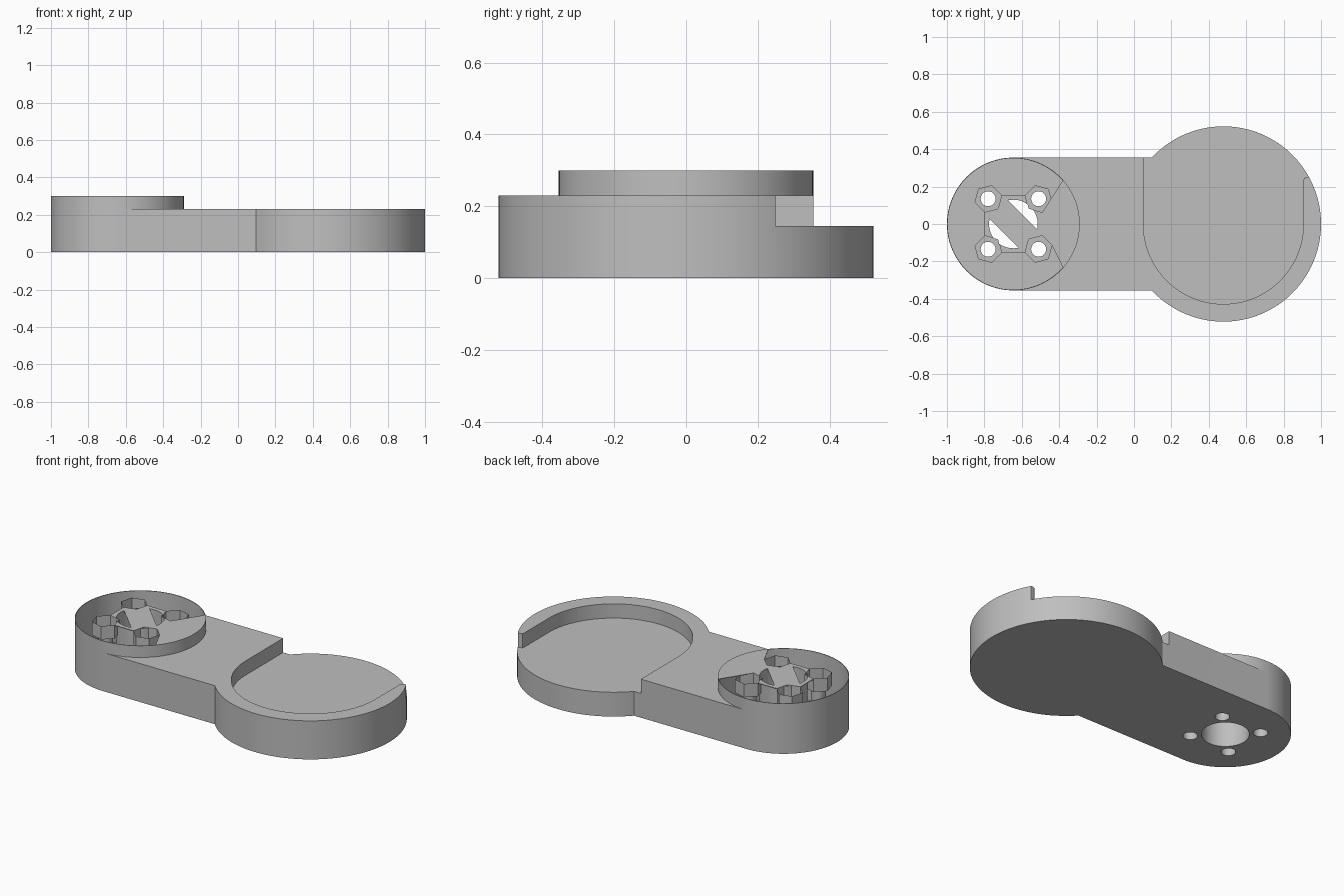
import bpy, bmesh
from math import cos, sin, pi, radians, asin, acos

if "Cube" in bpy.data.objects:
    bpy.data.objects.remove(bpy.data.objects["Cube"])

grey = bpy.data.materials.new("light grey")
grey.use_nodes = True
colour = (0.52, 0.52, 0.52, 1)
grey.diffuse_color = colour
grey.node_tree.nodes["Principled BSDF"].inputs["Base Color"].default_value = colour

MX, MR, TOP = -0.645, 0.355, 0.3      # motor end
DX, DR, DECK = 0.478, 0.522, 0.23     # round tray end
POST, HOLE, BORE = 0.135, 0.04, 0.13
SKIN = 0.004


def arc(cx, cy, r, a0, a1, n):
    return [(cx + r * cos(a0 + (a1 - a0) * i / n), cy + r * sin(a0 + (a1 - a0) * i / n))
            for i in range(n + 1)]


def circle(cx, cy, r, n=96):
    return arc(cx, cy, r, 0, 2 * pi, n)[:-1]


def finish(name, bm):
    bmesh.ops.recalc_face_normals(bm, faces=bm.faces)
    mesh = bpy.data.meshes.new(name)
    bm.to_mesh(mesh)
    bm.free()
    mesh.materials.append(grey)
    ob = bpy.data.objects.new(name, mesh)
    bpy.context.collection.objects.link(ob)
    return ob


def prism(name, pts, z0, z1):
    bm = bmesh.new()
    low = bm.faces.new([bm.verts.new((x, y, z0)) for x, y in pts])
    res = bmesh.ops.extrude_face_region(bm, geom=[low], use_keep_orig=True)
    moved = [v for v in res["geom"] if isinstance(v, bmesh.types.BMVert)]
    bmesh.ops.translate(bm, verts=moved, vec=(0, 0, z1 - z0))
    return finish(name, bm)


def loft(name, rings):
    """Open skin through rings of (points, z)."""
    bm = bmesh.new()
    rows = [[bm.verts.new((x, y, z)) for x, y in pts] for pts, z in rings]
    for a, b in zip(rows, rows[1:]):
        for i in range(len(a)):
            j = (i + 1) % len(a)
            bm.faces.new((a[i], a[j], b[j], b[i]))
    return finish(name, bm)


def activate(ob):
    bpy.ops.object.select_all(action="DESELECT")
    ob.select_set(True)
    bpy.context.view_layer.objects.active = ob


def combine(ob, tool, operation):
    activate(ob)
    mod = ob.modifiers.new("combine", "BOOLEAN")
    mod.operation, mod.solver, mod.object = operation, "EXACT", tool
    bpy.ops.object.modifier_apply(modifier=mod.name)
    bpy.data.objects.remove(tool)


def smooth(ob):
    activate(ob)
    bpy.ops.object.shade_smooth_by_angle(angle=radians(30))


# Arm body: round tray end, straight bar and taller motor end
body = prism("arm_body", circle(DX, 0, DR, 128), 0, DECK)
w = MR - 0.0003
combine(body, prism("bar", [(MX, -w), (DX, -w), (DX, w), (MX, w)], 0, DECK), "UNION")
combine(body, prism("motor_end", circle(MX, 0, MR), 0, TOP), "UNION")

# Tray recess, open towards the back with a rounded end on the lip
recess = arc(DX, 0, 0.428, pi, 2 * pi, 64)
recess += [(0.906, 0.235), (0.91, 0.245), (0.92, 0.25), (1.2, 0.25), (1.2, 0.7), (0.05, 0.7)]
combine(body, prism("recess", recess, 0.145, 0.5), "DIFFERENCE")

# Hollow motor end with a thin wall and floor
combine(body, prism("hollow", circle(MX, 0, MR - SKIN), SKIN, 0.5), "DIFFERENCE")
combine(body, prism("bore", circle(MX, 0, BORE, 48), -0.1, 0.1), "DIFFERENCE")
posts = {}
for sx in (-1, 1):
    for sy in (-1, 1):
        px, py = MX + sx * POST, sy * POST
        posts[sx, sy] = (px, py, 15 if sx != sy else 45)
        combine(body, prism("screw_hole", circle(px, py, HOLE, 24), -0.1, 0.1), "DIFFERENCE")
smooth(body)


# Hexagonal nut pockets on hollow screw posts
def corner(key, angle):
    px, py, _ = posts[key]
    return px + 0.075 * cos(radians(angle)), py + 0.075 * sin(radians(angle))


for (sx, sy), (px, py, turn) in posts.items():
    hexagon, ring = [], []
    for i in range(24):
        a = radians(turn + 15 * i)
        r = 0.075 * cos(pi / 6) / cos(radians(15 * i % 60 - 30))
        hexagon.append((px + r * cos(a), py + r * sin(a)))
        ring.append((px + HOLE * cos(a), py + HOLE * sin(a)))
    name = ("back_" if sy > 0 else "front_") + ("left" if sx > 0 else "right") + "_nut_post"
    smooth(loft(name, [(hexagon, TOP), (hexagon, 0.22), (ring, 0.22), (ring, 0)]))

# Central bore tube
tube = circle(MX, 0, BORE, 48)
smooth(loft("bore_tube", [(tube, TOP - 0.001), (tube, 0)]))

# Top web between the posts, reaching the rim on the bar side
UL, UR, LL, LR = (-1, 1), (1, 1), (-1, -1), (1, -1)
side = asin(0.235 / MR)
outline = [corner(UL, a) for a in (255, 315, 15)]
outline += [corner(UR, a) for a in (165, 225, 285)]
outline += arc(MX, 0, MR - 0.001, side, -side, 24)
outline += [corner(LR, a) for a in (15, 75, 135, 195)]
outline += [corner(LL, a) for a in (345, 45, 105)]
web = prism("top_web", outline, TOP - SKIN, TOP)

# Two bore openings either side of the diagonal strip
half = acos(0.07 / BORE)
for mid in (pi / 4, 5 * pi / 4):
    lune = arc(MX, 0, BORE, mid - half, mid + half, 20)
    combine(web, prism("opening", lune, 0.2, 0.4), "DIFFERENCE")
